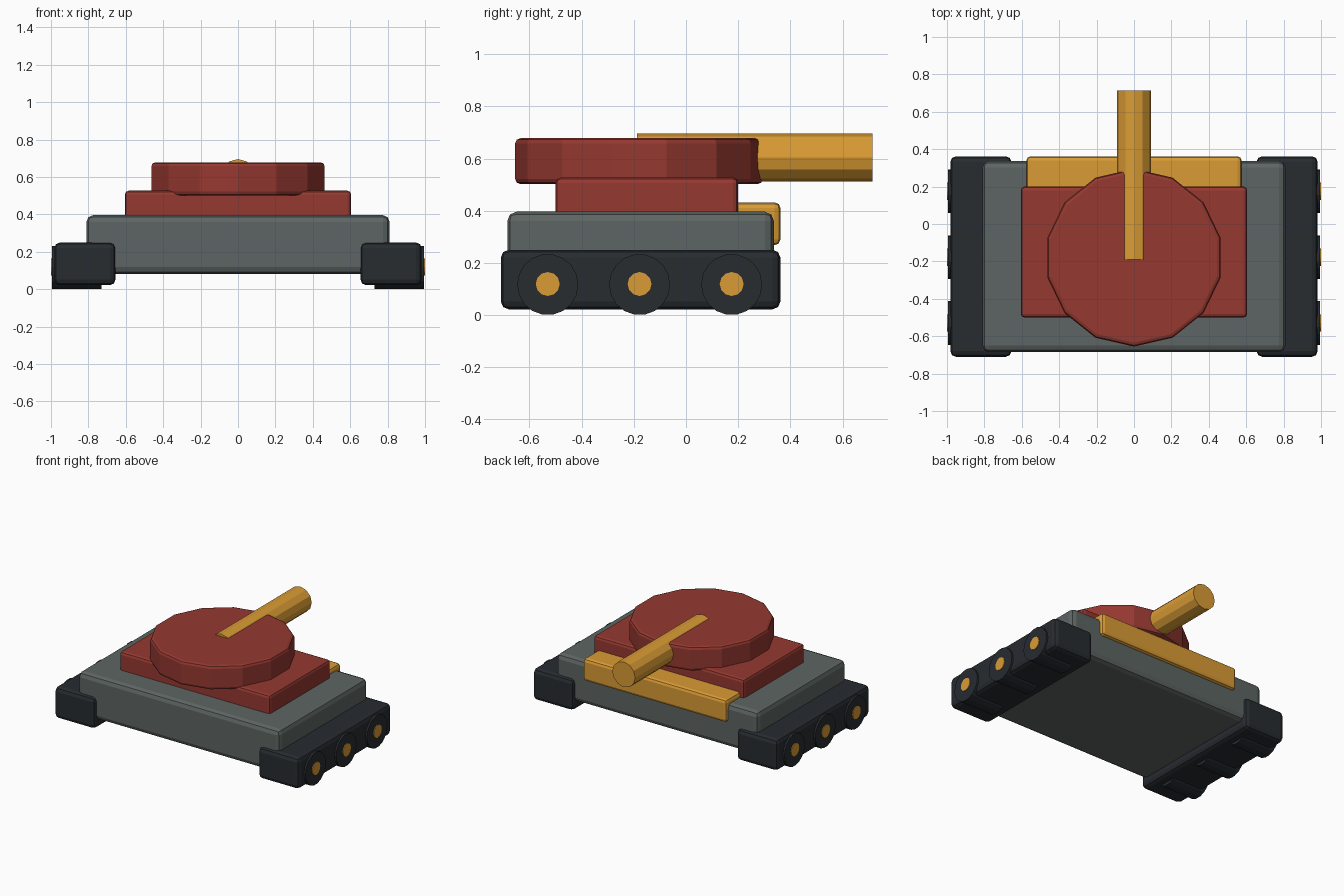
import bpy
import math

if "Cube" in bpy.data.objects:
    bpy.data.objects.remove(bpy.data.objects["Cube"])


def material(name, color):
    m = bpy.data.materials.new(name)
    m.diffuse_color = (*color, 1)
    m.use_nodes = True
    m.node_tree.nodes["Principled BSDF"].inputs["Base Color"].default_value = m.diffuse_color
    return m


RED = material("red paint", (0.30, 0.04, 0.03))
GREY = material("hull grey", (0.11, 0.13, 0.125))
DARK = material("track rubber", (0.02, 0.025, 0.03))
GOLD = material("gold metal", (0.70, 0.33, 0.035))


def finish(name, mat, bevel):
    ob = bpy.context.object
    ob.name = name
    ob.data.materials.append(mat)
    bpy.ops.object.transform_apply(location=False, rotation=True, scale=True)
    if bevel:
        b = ob.modifiers.new("edge bevel", 'BEVEL')
        b.width = bevel
        b.segments = 2
        b.limit_method = 'ANGLE'
    return ob


def box(name, x, y, z, mat, bevel):
    """Box from (min, max) ranges on each axis."""
    bpy.ops.mesh.primitive_cube_add(
        size=1, location=[(a + b) / 2 for a, b in (x, y, z)])
    bpy.context.object.scale = [b - a for a, b in (x, y, z)]
    return finish(name, mat, bevel)


def cylinder(name, sides, radius, depth, loc, rot, mat, bevel=0):
    bpy.ops.mesh.primitive_cylinder_add(
        vertices=sides, radius=radius, depth=depth, location=loc, rotation=rot)
    return finish(name, mat, bevel)


# Hull, raised deck and rear stowage bar
box("hull", (-0.81, 0.81), (-0.685, 0.337), (0.083, 0.396), GREY, 0.035)
box("upper_deck", (-0.605, 0.605), (-0.50, 0.20), (0.36, 0.527), RED, 0.02)
box("stowage_bar", (-0.575, 0.575), (0.17, 0.362), (0.268, 0.432), GOLD, 0.022)

# Turret and gun barrel
cylinder("turret", 14, 0.475, 0.176, (0, -0.18, 0.59), (0, 0, 0), RED, 0.02)
cylinder("gun_barrel", 12, 0.092, 0.903, (0, 0.263, 0.604),
         (math.pi / 2, 0, 0), GOLD)

# Tracks with three wheels and hubs on each side
for side, s in (("left", -1), ("right", 1)):
    box(f"{side}_track", sorted((s * 0.655, s * 0.982)), (-0.71, 0.362),
        (0.022, 0.25), DARK, 0.03)
    for i, y in enumerate((-0.53, -0.178, 0.175), 1):
        cylinder(f"{side}_wheel_{i}", 18, 0.117, 0.265, (s * 0.8625, y, 0.117),
                 (0, math.pi / 2, 0), DARK)
        cylinder(f"{side}_hub_{i}", 12, 0.046, 0.06, (s * 0.97, y, 0.119),
                 (0, math.pi / 2, 0), GOLD)
